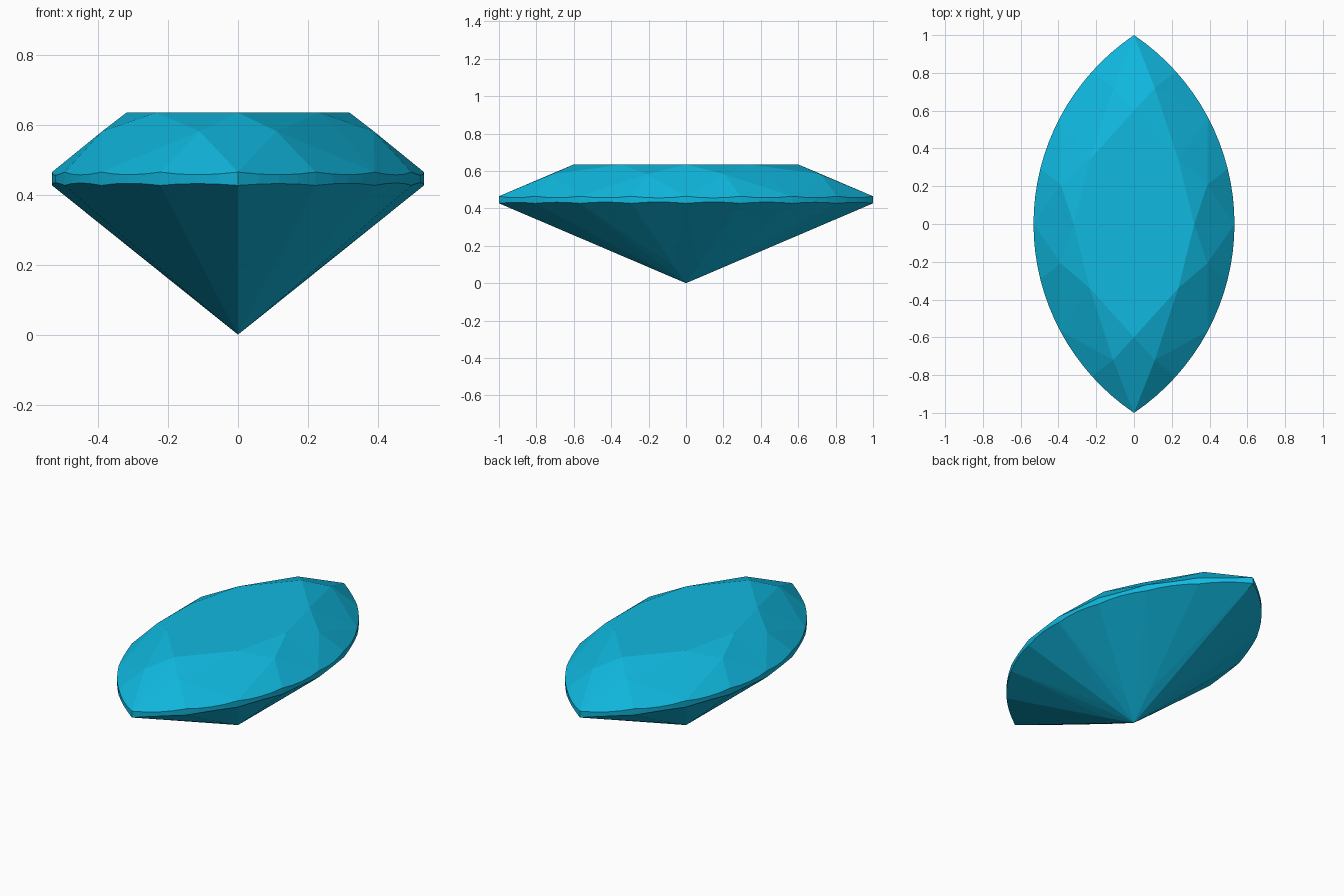
import bpy, bmesh, math
from mathutils import Vector, geometry

if "Cube" in bpy.data.objects:
    bpy.data.objects.remove(bpy.data.objects["Cube"])

W, TOP, CROWN, PAV = 0.532, 0.635, 0.465, 0.427
R = (1 + W * W) / (2 * W)          # radius of each side arc
A = math.asin(1 / R)               # half angle of each side arc
SUB = 4                            # girdle steps per facet


def outline(t, z=0.0, s=1.0):
    """Point on the pointed-oval outline; t runs 0..16, main facets at even t."""
    t %= 16
    side = 1 if t < 8 else -1
    a = -A + 2 * A * (t % 8) / 8
    return Vector((side * s * (R * math.cos(a) - R + W), side * s * R * math.sin(a), z))


bm = bmesh.new()


def face(pts):
    bm.faces.new([bm.verts.new(p) for p in pts])


def girdle_edge(apex, i, z):
    """Where the flat facet through apex cuts the curved girdle wall."""
    a, b = outline(i, z), outline(i + 1, z)
    n = geometry.normal((apex, a, b))
    pts = []
    for k in range(SUB + 1):
        p = outline(i + k / SUB, z)
        p.z = a.z - (n.x * (p.x - a.x) + n.y * (p.y - a.y)) / n.z
        pts.append(p)
    return pts


# Crown kite corners, by symmetry from one quarter
def crown_mid(t):
    p = outline(t)
    near_tip = abs(p.y) > 0.5
    x, y = (0.11, 0.72) if near_tip else (0.388, 0.208)
    return Vector((math.copysign(x, p.x), math.copysign(y, p.y), 0.582))


def pavilion_mid(t):
    return outline(t, PAV * 0.97 * 0.22, 0.22)


table = [outline(t, TOP, 0.6) for t in range(0, 16, 2)]
culet = Vector((0, 0, 0))
face(table)

for m in range(0, 16, 2):
    T, Tn = table[m // 2], table[(m // 2 + 1) % 8]
    # star, bezel and pavilion main facets
    face([T, crown_mid(m + 1), Tn])
    face([T, crown_mid(m - 1), outline(m, CROWN)])
    face([T, outline(m, CROWN), crown_mid(m + 1)])
    face([culet, outline(m, PAV), pavilion_mid(m - 1)])
    face([culet, pavilion_mid(m + 1), outline(m, PAV)])

# Upper and lower girdle facets with the thin scalloped wall between them
for i in range(16):
    odd = i if i % 2 else i + 1
    up = girdle_edge(crown_mid(odd), i, CROWN)
    low = girdle_edge(pavilion_mid(odd), i, PAV)
    face([crown_mid(odd)] + up)
    face([pavilion_mid(odd)] + low[::-1])
    for k in range(SUB):
        face([low[k], low[k + 1], up[k + 1], up[k]])

bmesh.ops.remove_doubles(bm, verts=bm.verts, dist=1e-4)
bmesh.ops.recalc_face_normals(bm, faces=bm.faces)
mesh = bpy.data.meshes.new("marquise_gem")
bm.to_mesh(mesh)
bm.free()
gem = bpy.data.objects.new("marquise_gem", mesh)
bpy.context.collection.objects.link(gem)

mat = bpy.data.materials.new("blue_gem")
mat.diffuse_color = (0.005, 0.48, 0.74, 1)
mat.use_nodes = True
mat.node_tree.nodes["Principled BSDF"].inputs["Base Color"].default_value = mat.diffuse_color
mesh.materials.append(mat)
